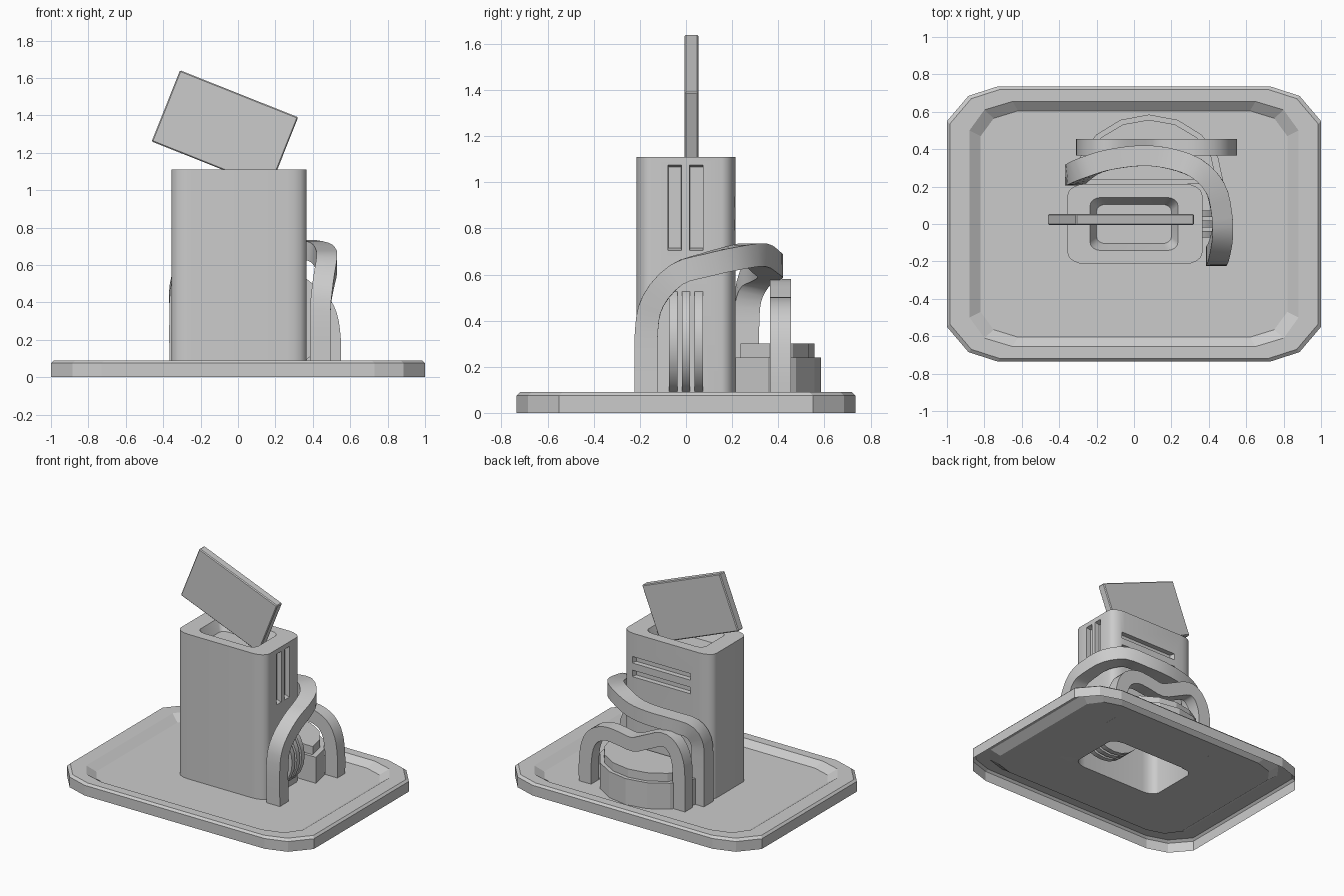
import bpy, bmesh, math
from mathutils import Vector

if "Cube" in bpy.data.objects:
    bpy.data.objects.remove(bpy.data.objects["Cube"])


def make(name, bm, smooth=None):
    bmesh.ops.recalc_face_normals(bm, faces=bm.faces)
    me = bpy.data.meshes.new(name)
    bm.to_mesh(me)
    bm.free()
    ob = bpy.data.objects.new(name, me)
    bpy.context.collection.objects.link(ob)
    if smooth:
        smooth_obj(ob, smooth)
    return ob


def smooth_obj(ob, deg):
    bpy.ops.object.select_all(action='DESELECT')
    ob.select_set(True)
    bpy.context.view_layer.objects.active = ob
    bpy.ops.object.shade_smooth_by_angle(angle=math.radians(deg))


def loft(bm, rings, cap_first=True, cap_last=True):
    loops = [[bm.verts.new(p) for p in r] for r in rings]
    n = len(loops[0])
    for a, b in zip(loops, loops[1:]):
        for i in range(n):
            j = (i + 1) % n
            bm.faces.new((a[i], a[j], b[j], b[i]))
    if cap_first:
        bm.faces.new(loops[0][::-1])
    if cap_last:
        bm.faces.new(loops[-1])
    return loops


def mirrored(quarter, z, inset=0.0):
    """Full outline from the points of one corner."""
    q = [(x - inset, y - inset) for x, y in quarter]
    pts = q + [(-x, y) for x, y in q[::-1]] + [(-x, -y) for x, y in q] + [(x, -y) for x, y in q[::-1]]
    return [(x, y, z) for x, y in pts]


def rounded(hx, hy, rx, ry, z, seg=4, cx=0.0):
    q = []
    for i in range(seg + 1):
        a = math.pi / 2 * i / seg
        q.append((hx - rx + rx * math.cos(a), hy - ry + ry * math.sin(a)))
    return [(x + cx, y, z) for x, y, z in mirrored(q, z)]


def sweep(name, pts, half_n, half_b, sub=3):
    """Rectangular band along a smooth path; 4th value is the heading of the broad side."""
    P = [Vector(p) for p in pts]
    path = []
    for i in range(len(P) - 1):
        a, b, c, d = P[max(i - 1, 0)], P[i], P[i + 1], P[min(i + 2, len(P) - 1)]
        for k in range(sub):
            t = k / sub
            path.append(0.5 * (2 * b + (c - a) * t + (2 * a - 5 * b + 4 * c - d) * t * t
                               + (3 * b - a - 3 * c + d) * t ** 3))
    path.append(P[-1])
    rings = []
    for i, p in enumerate(path):
        t = (path[min(i + 1, len(path) - 1)] - path[max(i - 1, 0)]).to_3d().normalized()
        n = Vector((math.cos(math.radians(p[3])), math.sin(math.radians(p[3])), 0))
        n = (n - t * n.dot(t)).normalized()
        b = t.cross(n)
        c = p.to_3d()
        rings.append([c + n * half_n * u + b * half_b * v for u, v in ((1, 1), (-1, 1), (-1, -1), (1, -1))])
    bm = bmesh.new()
    loft(bm, rings)
    return make(name, bm, 35)


FLOOR = 0.05
TOWER = dict(hx=0.36, hy=0.215, rx=0.1, ry=0.06, cx=0.005)

# Tray: open-bottomed shell with a sunken floor and a hole under the tower
bm = bmesh.new()
outer = [(1, .55), (.885, .685), (.73, .735)]
rim = [(.88, .5), (.8, .61), (.65, .655)]
sunk = [(.82, .47), (.75, .565), (.62, .605)]
loops = loft(bm, [mirrored(outer, 0), mirrored(outer, .075), mirrored(outer, .09, .015),
                  mirrored(rim, .09), mirrored(sunk, FLOOR)], False, False)
hole = [bm.verts.new(p) for p in rounded(z=FLOOR, **TOWER)]
edges = [bm.edges.new((hole[i], hole[i - 1])) for i in range(len(hole))]
edges += [bm.edges.get((loops[-1][i], loops[-1][i - 1])) for i in range(len(loops[-1]))]
bmesh.ops.triangle_fill(bm, edges=edges, use_beauty=True)
make("tray", bm)

# Tower with a shallow well in its top
bm = bmesh.new()
loft(bm, [rounded(z=FLOOR, **TOWER), rounded(z=1.11, **TOWER),
          rounded(.235, .142, .06, .045, 1.11), rounded(.2, .105, .05, .035, 1.03)])
tower = make("tower", bm)


# Slots cut in the right and back faces
def slot(center, size, axis):
    bm = bmesh.new()
    bmesh.ops.create_cube(bm, size=1)
    for v in bm.verts:
        inner = v.co[axis] < 0
        for k in range(3):
            v.co[k] = v.co[k] * size[k] * (.9 if inner and k != axis else 1) + center[k]
    cutter = make("slot_cutter", bm)
    cutter.hide_render = True
    mod = tower.modifiers.new("slot", 'BOOLEAN')
    mod.operation, mod.solver, mod.object = 'DIFFERENCE', 'EXACT', cutter
    return cutter


cutters = [slot((.365, y, .89), (.07, .062, .39), 0) for y in (-.049, .045)]
cutters += [slot((.05, .215, z), (.5, .07, .05), 1) for z in (.915, .815)]
bpy.context.view_layer.update()
result = bpy.data.meshes.new_from_object(tower.evaluated_get(bpy.context.evaluated_depsgraph_get()))
tower.modifiers.clear()
tower.data = result
for c in cutters:
    bpy.data.objects.remove(c)
# Open the tower's underside
bm = bmesh.new()
bm.from_mesh(result)
bottom = [f for f in bm.faces if all(v.co.z < FLOOR + .001 for v in f.verts)]
bmesh.ops.delete(bm, geom=bottom, context='FACES_ONLY')
bm.to_mesh(result)
bm.free()
smooth_obj(tower, 35)

# Tilted card standing in the well
bpy.ops.mesh.primitive_cube_add(size=1, location=(-.07, .024, 1.325), rotation=(0, math.radians(21.7), 0))
card = bpy.context.object
card.name = "card"
card.scale = (.68, .06, .41)
bpy.ops.object.transform_apply(location=False, rotation=False, scale=True)
bev = card.modifiers.new("bevel", 'BEVEL')
bev.width, bev.segments = .006, 1

# Three discs set into the right side of the tower
for i in range(3):
    bpy.ops.mesh.primitive_cylinder_add(vertices=24, radius=.25, depth=.036,
                                        location=(.24, (i - 1) * .055, .31), rotation=(math.pi / 2, 0, 0))
    bpy.context.object.name = f"side_disc_{i + 1}"
    smooth_obj(bpy.context.object, 30)


# Two-step half-round block behind the tower
def half_round(name, y0, rx, ry, z0, z1):
    ring = [(.08 + rx * math.cos(math.pi * i / 8), y0 + ry * math.sin(math.pi * i / 8)) for i in range(9)]
    bm = bmesh.new()
    loft(bm, [[(x, y, z) for x, y in ring] for z in (z0, z1)])
    make(name, bm)


half_round("back_step_lower", .215, .4, .37, FLOOR, .24)
half_round("back_step_upper", .237, .36, .32, .24, .30)

# Two-humped arch over the step
arch = [(.5, .05), (.5, .2), (.48, .33), (.43, .41), (.34, .45), (.24, .445), (.12, .43), (0, .48),
        (-.12, .53), (-.2, .5), (-.25, .4), (-.26, .25), (-.26, .05)]
sweep("back_arch", [(x, .41, z, 90) for x, z in arch], .045, .05)

# Hose band rising on the right and wrapping round the back
sweep("wrap_band", [
    (.44, -.172, .05, 0), (.44, -.172, .35, 0), (.455, -.14, .49, 0), (.475, -.04, .6, 0),
    (.465, .08, .64, 12), (.43, .2, .67, 30), (.33, .3, .685, 58), (.18, .352, .65, 77),
    (.03, .365, .635, 88), (-.15, .34, .62, 98), (-.26, .3, .59, 98), (-.31, .268, .5, 94),
    (-.317, .262, .35, 90), (-.317, .262, .05, 90)], .055, .05)
